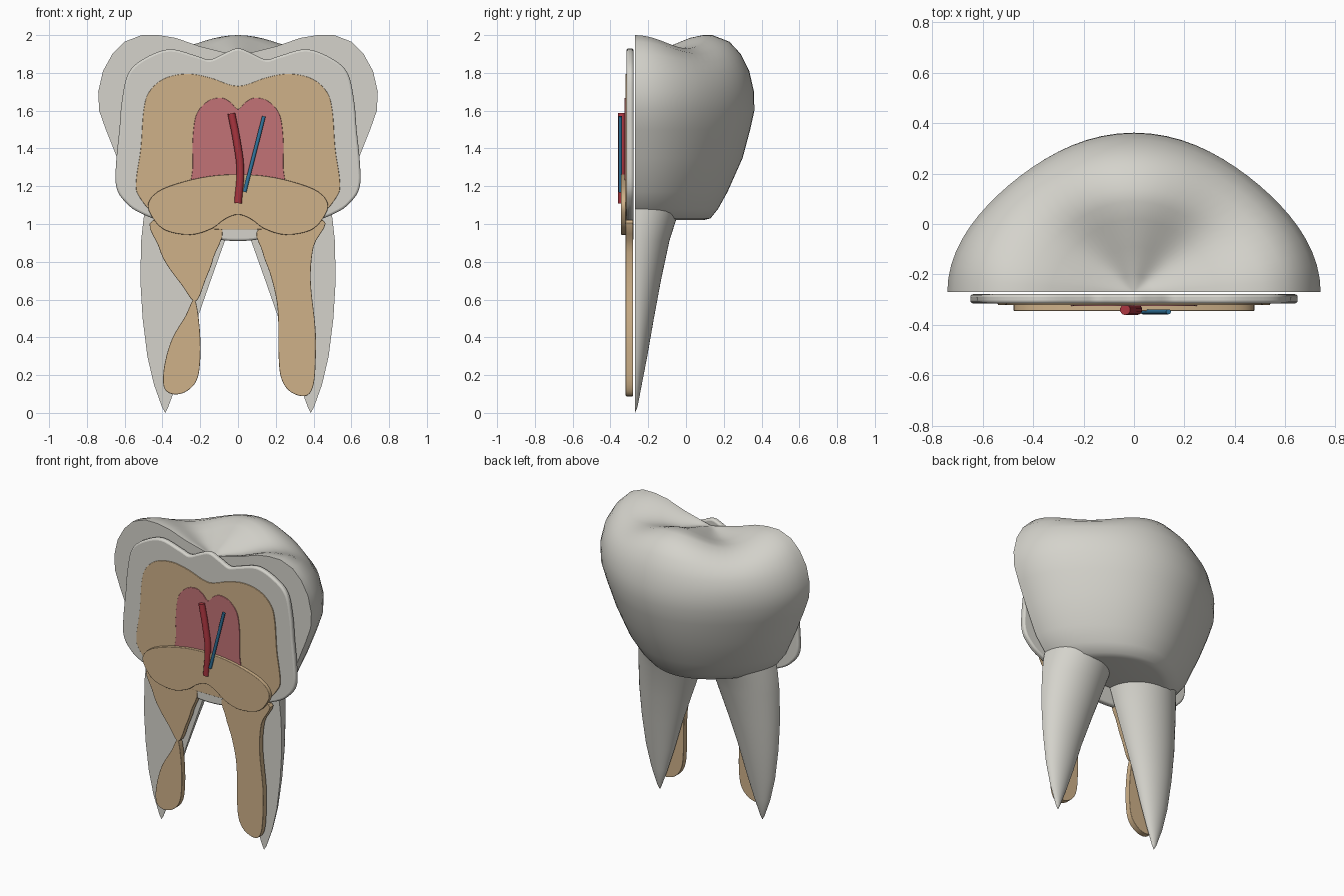
import bpy, bmesh, math
from mathutils import Vector

if "Cube" in bpy.data.objects:
    bpy.data.objects.remove(bpy.data.objects["Cube"])

CUT = -0.27  # plane on which the tooth is sliced


def make_material(name, red, green, blue):
    mat = bpy.data.materials.new(name)
    mat.use_nodes = True
    colour = (red, green, blue, 1)
    mat.diffuse_color = colour
    shader = mat.node_tree.nodes["Principled BSDF"]
    shader.inputs["Base Color"].default_value = colour
    shader.inputs["Roughness"].default_value = 0.6
    return mat


enamel_white = make_material("enamel white", .66, .65, .6)
dentin_tan = make_material("dentin tan", .62, .44, .25)
pulp_pink = make_material("pulp pink", .54, .17, .18)
artery_red = make_material("artery red", .4, .036, .05)
nerve_blue = make_material("nerve blue", .03, .18, .35)


def finish(bm, name, material):
    """Turn a bmesh into a named, coloured and smooth-shaded object."""
    bmesh.ops.recalc_face_normals(bm, faces=bm.faces)
    mesh = bpy.data.meshes.new(name)
    bm.to_mesh(mesh)
    bm.free()
    obj = bpy.data.objects.new(name, mesh)
    bpy.context.collection.objects.link(obj)
    mesh.materials.append(material)
    smooth(obj)
    return obj


def smooth(obj):
    bpy.ops.object.select_all(action='DESELECT')
    obj.select_set(True)
    bpy.context.view_layer.objects.active = obj
    bpy.ops.object.shade_smooth_by_angle(angle=math.radians(40))


def half_loft(name, rows, material, shape, columns=36):
    """Skin half-rings with shape(row, angle), then close the flat cut side."""
    bm = bmesh.new()
    angles = [math.pi * i / columns for i in range(columns + 1)]
    rings = [[bm.verts.new(shape(row, a)) for a in angles] for row in rows]
    for low, high in zip(rings, rings[1:]):
        for i in range(columns):
            bm.faces.new((low[i], low[i + 1], high[i + 1], high[i]))
    bmesh.ops.remove_doubles(bm, verts=bm.verts, dist=1e-5)
    edge = [e for e in bm.edges if e.is_boundary]
    bmesh.ops.holes_fill(bm, edges=edge, sides=0)
    return finish(bm, name, material)


def rounded(points, steps=5):
    """Closed smooth outline through the given points."""
    pts = [Vector(p) for p in points]
    count = len(pts)
    result = []
    for i in range(count):
        a, b, c, d = (pts[(i + k) % count] for k in (-1, 0, 1, 2))
        for s in range(steps):
            t = s / steps
            result.append(b + (c - a) * (t / 2)
                          + (2 * a - 5 * b + 4 * c - d) * (t * t / 2)
                          + (3 * b - a - 3 * c + d) * (t ** 3 / 2))
    return result


def mirrored(half):
    return half + [(-x, z) for x, z in reversed(half) if x > 0]


def plate(name, outline, front, back, material, bevel=0.003):
    """Flat slab with a smooth outline, standing in the cut plane."""
    bm = bmesh.new()
    face = bm.faces.new([bm.verts.new((p.x, front, p.y)) for p in rounded(outline)])
    slab = bmesh.ops.extrude_face_region(bm, geom=[face], use_keep_orig=True)
    moved = [g for g in slab["geom"] if isinstance(g, bmesh.types.BMVert)]
    bmesh.ops.translate(bm, verts=moved, vec=(0, back - front, 0))
    obj = finish(bm, name, material)
    mod = obj.modifiers.new("soft rim", 'BEVEL')
    mod.width = bevel
    mod.segments = 3
    mod.limit_method = 'ANGLE'
    mod.angle_limit = math.radians(60)
    return obj


def tube(name, path, y, radius, material):
    curve = bpy.data.curves.new(name, 'CURVE')
    curve.dimensions = '3D'
    curve.bevel_depth = radius
    curve.bevel_resolution = 3
    curve.use_fill_caps = True
    spline = curve.splines.new('BEZIER')
    spline.bezier_points.add(len(path) - 1)
    for point, (x, z) in zip(spline.bezier_points, path):
        point.co = (x, y, z)
        point.handle_left_type = point.handle_right_type = 'AUTO'
    obj = bpy.data.objects.new(name, curve)
    bpy.context.collection.objects.link(obj)
    curve.materials.append(material)
    bpy.ops.object.select_all(action='DESELECT')
    obj.select_set(True)
    bpy.context.view_layer.objects.active = obj
    bpy.ops.object.convert(target='MESH')
    smooth(bpy.context.object)


# Crown: half width, depth, height, strength of the cusp waves
crown_rows = [
    (0, 0, 1.02, 0), (.38, .36, 1.02, 0), (.43, .4, 1.03, 0), (.49, .44, 1.08, 0),
    (.56, .49, 1.17, 0), (.64, .57, 1.35, 0), (.7, .61, 1.5, 0),
    (.735, .632, 1.6, 0), (.74, .63, 1.7, 0), (.715, .605, 1.81, .2),
    (.665, .56, 1.9, .6), (.6, .5, 1.965, .9), (.51, .41, 2, 1), (.42, .36, 2, 1),
    (.33, .29, 1.985, .9), (.2, .18, 1.94, .6), (.08, .07, 1.91, .2), (0, 0, 1.89, 0)]


def crown_shape(row, a):
    width, depth, height, wave = row
    dip = math.sin(2 * a) ** 2
    r = 1 - .05 * dip
    return (width * r * math.cos(a), CUT + depth * r * math.sin(a),
            height - .07 * wave * dip)


half_loft("crown", crown_rows, enamel_white, crown_shape)

# Roots: inner x, outer x, depth, height
root_rows = [
    (.25, .25, 0, 1.12), (0, .48, .26, 1.12), (.03, .5, .22, 1.03),
    (.07, .513, .182, .91), (.145, .517, .137, .7), (.215, .505, .1, .5),
    (.275, .48, .065, .3), (.325, .445, .036, .15), (.37, .402, .013, .03),
    (.385, .385, 0, 0)]

for side, label in ((1, "left"), (-1, "right")):
    def root_shape(row, a):
        inner, outer, depth, height = row
        x = (inner + outer) / 2 + (outer - inner) / 2 * math.cos(a)
        return (side * x, CUT + depth * math.sin(a), height)

    half_loft(label + "_root", root_rows, enamel_white, root_shape, 24)

# Layered section plates, from the outside in
plate("enamel_section", mirrored([
    (0, 1.93), (.08, 1.9), (.15, 1.87), (.22, 1.89), (.36, 1.925), (.49, 1.88),
    (.58, 1.8), (.615, 1.65), (.628, 1.5), (.645, 1.33), (.645, 1.2), (.6, 1.12),
    (.5, 1.05), (.2, .94), (0, .91)]), -.315, -.278, enamel_white, .012)

plate("dentin_section", mirrored([
    (0, 1.73), (.15, 1.775), (.27, 1.795), (.39, 1.77), (.47, 1.7), (.5, 1.6),
    (.515, 1.4), (.54, 1.22), (.52, 1.14), (.42, 1.04), (.2, .98), (0, .97)]),
    -.321, -.3, dentin_tan)

plate("pulp_section", mirrored([
    (0, 1.607), (.04, 1.645), (.09, 1.668), (.16, 1.65), (.22, 1.58), (.24, 1.45),
    (.24, 1.3), (.245, 1.17), (.12, 1.13)]), -.326, -.31, pulp_pink)

plate("dentin_collar", mirrored([
    (0, 1.263), (.2, 1.245), (.4, 1.185), (.475, 1.11), (.45, 1.03), (.38, .965),
    (.25, .943), (.14, .975), (.07, 1.025), (0, 1.05)]), -.345, -.318, dentin_tan)

# Dentin cores of the roots; the right one twists to a narrow waist
plate("left_root_core", [
    (.12, .98), (.13, .85), (.175, .72), (.21, .55), (.215, .3), (.23, .18),
    (.28, .11), (.36, .09), (.4, .15), (.412, .3), (.41, .45), (.385, .7),
    (.4, .88), (.45, 1.02)], -.319, -.28, dentin_tan)
plate("right_root_core_upper", [
    (-.1, .99), (-.13, .82), (-.17, .71), (-.225, .59), (-.3, .68), (-.38, .79),
    (-.42, .88), (-.45, 1.02)], -.319, -.28, dentin_tan)
plate("right_root_core_lower", [
    (-.23, .6), (-.28, .51), (-.35, .39), (-.39, .25), (-.393, .14), (-.35, .1),
    (-.28, .11), (-.22, .17), (-.2, .28), (-.203, .45)], -.319, -.28, dentin_tan)

# Artery and nerve in the pulp
tube("artery", [(-.035, 1.585), (-.005, 1.43), (.012, 1.29), (0, 1.11)],
     -.34, .021, artery_red)
tube("nerve", [(.137, 1.57), (.035, 1.17)], -.348, .01, nerve_blue)
